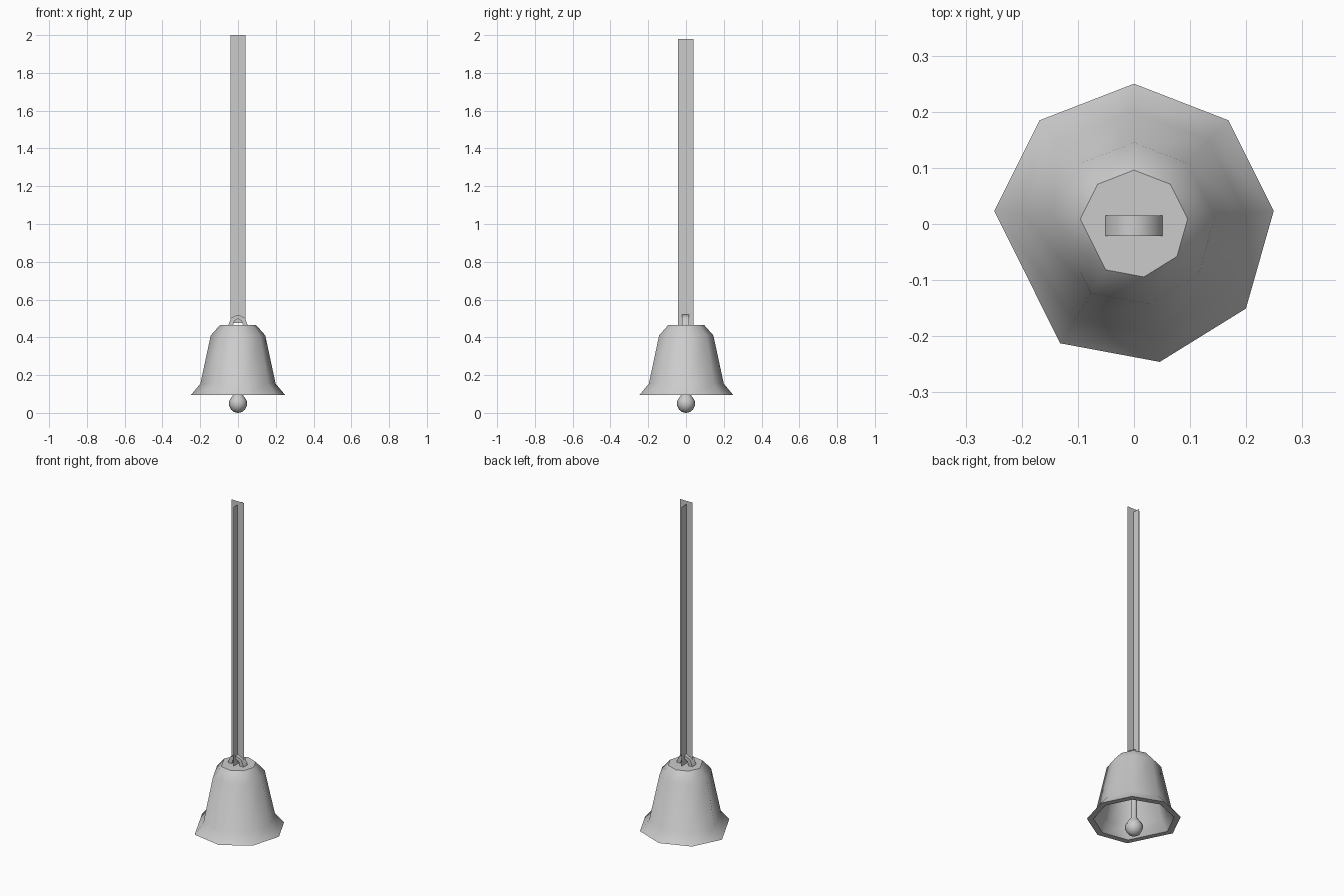
import bpy
import bmesh
from math import sin, cos, pi, radians

if "Cube" in bpy.data.objects:
    bpy.data.objects.remove(bpy.data.objects["Cube"])

grey = bpy.data.materials.new("light_grey")
grey.use_nodes = True
colour = (0.6, 0.6, 0.6, 1)
grey.diffuse_color = colour
grey.node_tree.nodes["Principled BSDF"].inputs["Base Color"].default_value = colour


def finish(name, bm, smooth=None):
    """Turn a bmesh into a named, coloured object."""
    bmesh.ops.remove_doubles(bm, verts=bm.verts, dist=0.0001)
    bmesh.ops.recalc_face_normals(bm, faces=bm.faces)
    mesh = bpy.data.meshes.new(name)
    bm.to_mesh(mesh)
    bm.free()
    mesh.materials.append(grey)
    obj = bpy.data.objects.new(name, mesh)
    bpy.context.collection.objects.link(obj)
    if smooth:
        bpy.ops.object.select_all(action='DESELECT')
        obj.select_set(True)
        bpy.context.view_layer.objects.active = obj
        bpy.ops.object.shade_smooth_by_angle(angle=radians(smooth))
    return obj


def bridge(bm, rings, closed=False):
    """Join neighbouring vertex rings with quads."""
    following = rings[1:] + (rings[:1] if closed else [])
    for a, b in zip(rings, following):
        for i in range(len(a)):
            j = (i + 1) % len(a)
            bm.faces.new((a[i], a[j], b[j], b[i]))


def lathe(name, profile, angles, smooth):
    """Revolve (radius, height) pairs, capping both ends."""
    bm = bmesh.new()
    rings = [[bm.verts.new((r * cos(a), r * sin(a), z)) for a in angles]
             for r, z in profile]
    bridge(bm, rings)
    bm.faces.new(rings[0])
    bm.faces.new(rings[-1])
    return finish(name, bm, smooth)


# Bell: uneven octagon made of corners of a 17-sided circle, hollow inside
corners = [pi / 2 - k * 2 * pi / 17 for k in (0, 2, 4, 6, 8, 10, 13, 15)]
bell_profile = [(0.096, 0.465), (0.145, 0.41), (0.20, 0.155), (0.25, 0.095),
                (0.215, 0.095), (0.175, 0.15), (0.125, 0.395), (0.085, 0.44)]
lathe("bell", bell_profile, corners, 45)

# Clapper: rod ending in a ball
ball_r = 0.049
clapper_profile = [(0.017, 0.44), (0.017, 0.105)]
clapper_profile += [(ball_r * sin(t), ball_r * (1 + cos(t)))
                    for t in (radians(d) for d in (40, 70, 100, 130, 155, 178))]
lathe("clapper", clapper_profile, [i * pi / 4 for i in range(8)], 50)

# Hanging loop: five-point arch with a rectangular section
bm = bmesh.new()
base_z, loop_y, half_depth = 0.462, -0.003, 0.018
sections = []
for i in range(5):
    t = pi * i / 4
    sections.append([bm.verts.new((r * cos(t), loop_y + s * half_depth, base_z + h * sin(t)))
                     for r, h, s in ((0.052, 0.058, -1), (0.052, 0.058, 1),
                                     (0.027, 0.036, 1), (0.027, 0.036, -1))])
bridge(bm, sections)
bm.faces.new(sections[0])
bm.faces.new(sections[-1])
finish("hanging_loop", bm, 50)


# Strap: two crossed flat sheets
def sheet(name, start, end, low, high):
    bm = bmesh.new()
    bm.faces.new([bm.verts.new((p[0], p[1], z))
                  for p, z in ((start, low), (end, low), (end, high), (start, high))])
    finish(name, bm)


sheet("strap_wide", (-0.041, loop_y), (0.041, loop_y), 0.475, 2.0)
sheet("strap_cross", (0, -0.042), (0, 0.04), 0.462, 1.98)
